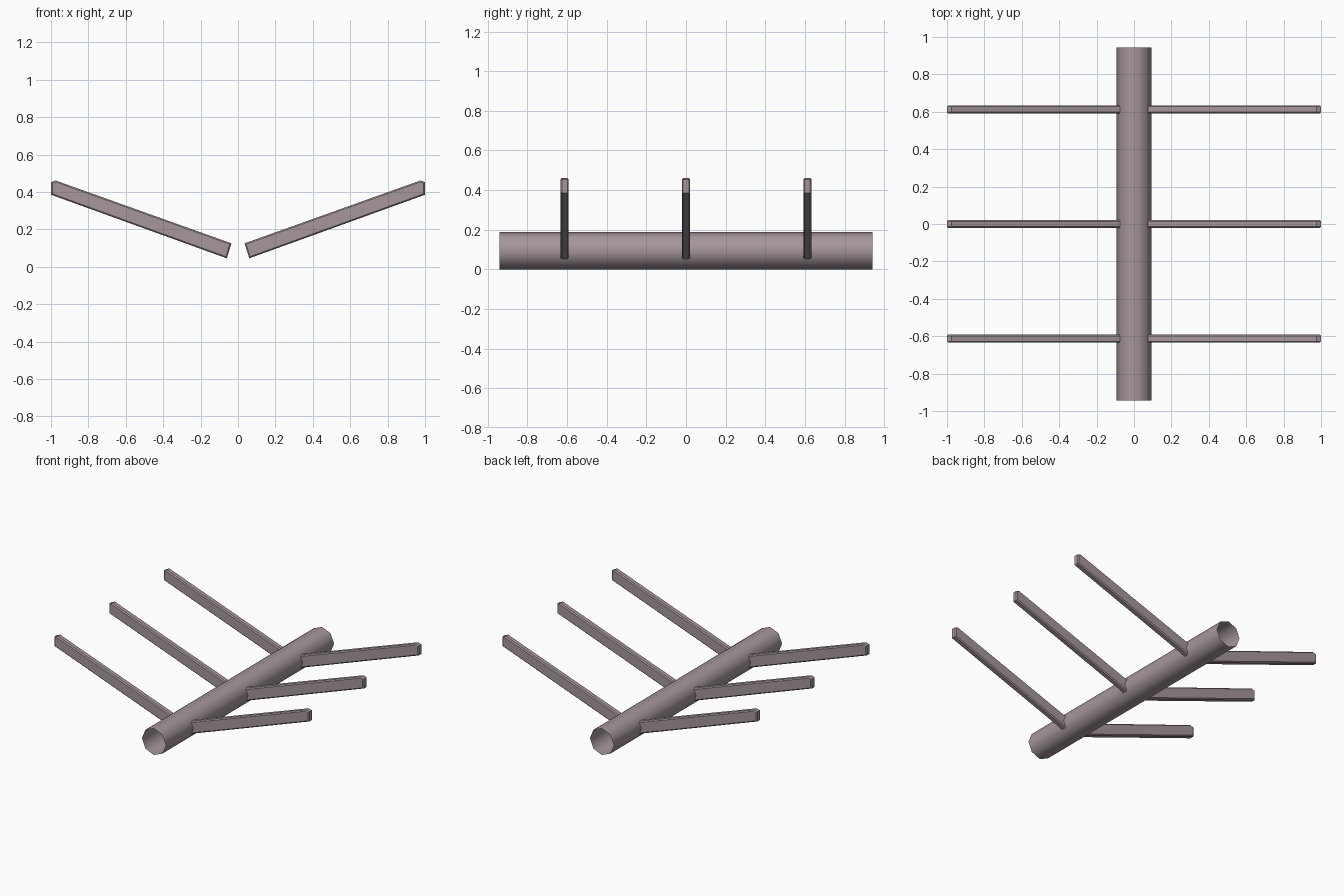
import bpy, bmesh, math

cube = bpy.data.objects.get("Cube")
if cube:
    bpy.data.objects.remove(cube, do_unlink=True)

mat = bpy.data.materials.new("mauve_grey")
mat.use_nodes = True
color = (0.38, 0.31, 0.33, 1)
mat.diffuse_color = color
mat.node_tree.nodes["Principled BSDF"].inputs["Base Color"].default_value = color


def finish(name, bm, smooth_angle):
    mesh = bpy.data.meshes.new(name)
    bm.to_mesh(mesh)
    bm.free()
    mesh.materials.append(mat)
    obj = bpy.data.objects.new(name, mesh)
    bpy.context.collection.objects.link(obj)
    bpy.ops.object.select_all(action="DESELECT")
    bpy.context.view_layer.objects.active = obj
    obj.select_set(True)
    bpy.ops.object.shade_smooth_by_angle(angle=math.radians(smooth_angle))
    return obj


# Open eight-sided trunk tube
RADIUS = 0.094
bm = bmesh.new()
bmesh.ops.create_cone(bm, cap_ends=False, segments=8, radius1=RADIUS,
                      radius2=RADIUS, depth=1.885)
trunk = finish("trunk_tube", bm, 60)
trunk.rotation_euler.x = math.pi / 2
trunk.location.z = RADIUS


# Rising arms: side profile extruded across y, with chamfered long edges
PROFILE = [(0.06, 0.045), (1.0, 0.385), (1.0, 0.453), (0.975, 0.461), (0.035, 0.125)]
WIDTH = 0.042


def arm(name, side, y):
    bm = bmesh.new()
    verts = [bm.verts.new((side * x, y - WIDTH / 2, z)) for x, z in PROFILE]
    face = bm.faces.new(verts)
    out = bmesh.ops.extrude_face_region(bm, geom=[face])
    moved = [v for v in out["geom"] if isinstance(v, bmesh.types.BMVert)]
    bmesh.ops.translate(bm, verts=moved, vec=(0, WIDTH, 0))
    bmesh.ops.recalc_face_normals(bm, faces=bm.faces)
    # Chamfer the rims of both flat sides
    rims = [e for e in bm.edges if abs(e.verts[0].co.y - e.verts[1].co.y) < 0.001]
    bmesh.ops.bevel(bm, geom=rims, offset=0.007, segments=1, affect="EDGES")
    finish(name, bm, 20)


for label, y in (("front", -0.613), ("middle", 0), ("back", 0.613)):
    arm(label + "_left_arm", 1, y)
    arm(label + "_right_arm", -1, y)
